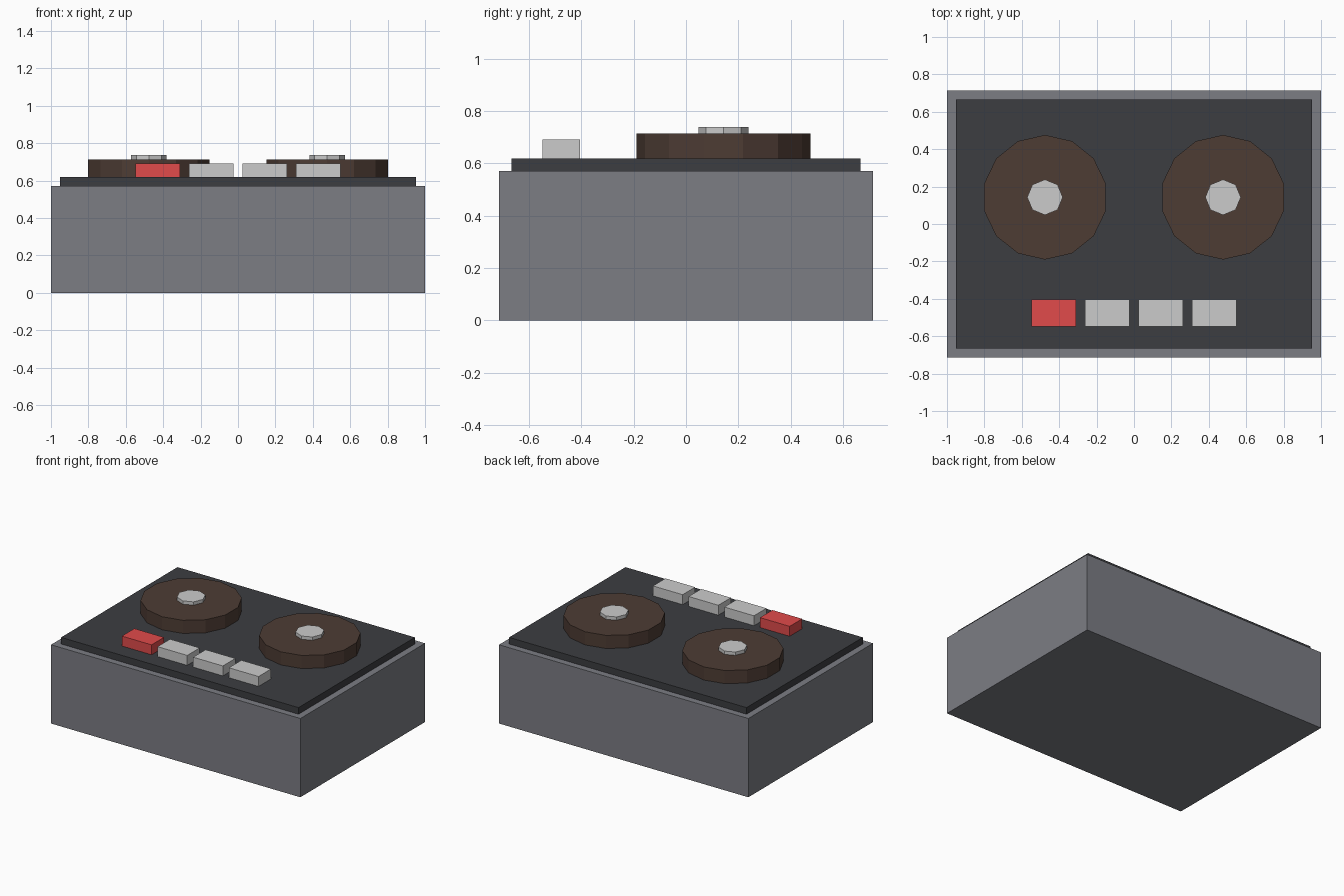
import bpy

if "Cube" in bpy.data.objects:
    bpy.data.objects.remove(bpy.data.objects["Cube"])


def material(name, rgb):
    m = bpy.data.materials.new(name)
    m.diffuse_color = (*rgb, 1)
    m.use_nodes = True
    m.node_tree.nodes["Principled BSDF"].inputs["Base Color"].default_value = m.diffuse_color
    return m


def finish(name, mat):
    ob = bpy.context.object
    ob.name = name
    if mat:
        ob.data.materials.append(mat)
    return ob


def box(name, center_xy, size, z0, mat=None):
    bpy.ops.mesh.primitive_cube_add(size=1, location=(*center_xy, z0 + size[2] / 2))
    bpy.context.object.scale = size
    bpy.ops.object.transform_apply(location=False, rotation=False, scale=True)
    return finish(name, mat)


def disc(name, center_xy, radius, z0, z1, sides, mat=None):
    bpy.ops.mesh.primitive_cylinder_add(vertices=sides, radius=radius, depth=z1 - z0,
                                        location=(*center_xy, (z0 + z1) / 2))
    return finish(name, mat)


case_grey = material("case_grey", (0.20, 0.205, 0.23))
dark = material("dark_plate", (0.045, 0.047, 0.053))
brown = material("tape_brown", (0.075, 0.045, 0.034))
red = material("record_red", (0.75, 0.07, 0.07))
silver = material("silver", (0.7, 0.7, 0.7))

# Case and top plate
CASE_H, DECK = 0.571, 0.619
box("case", (0, 0), (2, 1.428, CASE_H), 0, case_grey)
box("deck_plate", (0, 0), (1.904, 1.333, DECK - CASE_H), CASE_H, dark)

# Tape reels with hubs
for side, x in (("left", -0.476), ("right", 0.476)):
    disc(side + "_reel", (x, 0.143), 0.333, DECK, 0.714, 14, brown)
    disc(side + "_hub", (x, 0.143), 0.095, 0.714, 0.738, 8, silver)

# Row of push buttons, the first one red
for i in range(4):
    box(f"button_{i + 1}", (-0.429 + 0.286 * i, -0.476), (0.238, 0.143, 0.072), DECK,
        red if i == 0 else silver)
